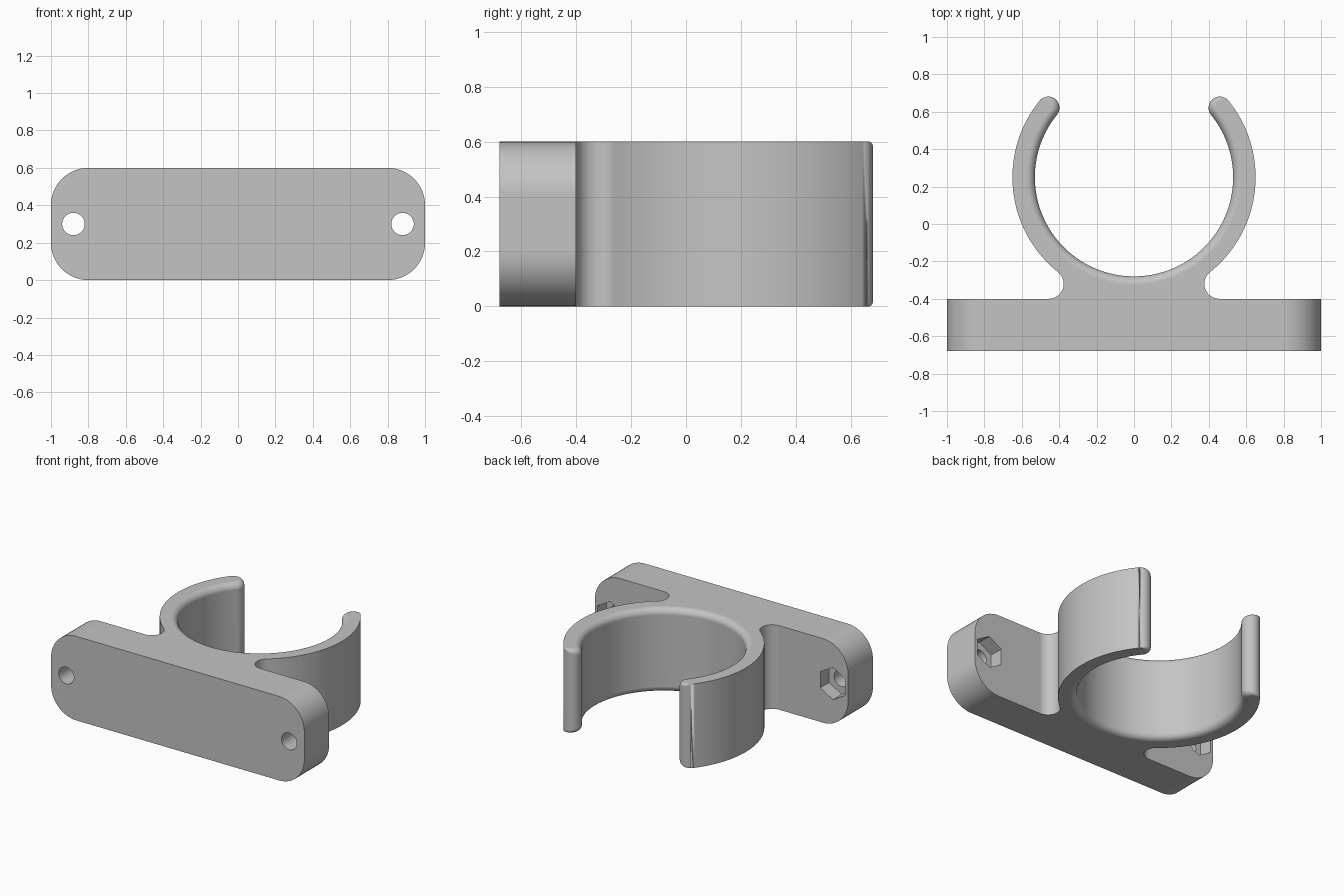
import bpy, bmesh
from math import sin, cos, pi, radians, degrees, atan2, sqrt

cube = bpy.data.objects.get("Cube")
if cube:
    bpy.data.objects.remove(cube, do_unlink=True)

HEIGHT = 0.6
RING_Y, INNER, OUTER = 0.25, 0.53, 0.65     # clip ring
TIP_ANGLE = 39                              # where the arms end
FILLET = 0.045                              # rounded inner rim
FRONT, BACK = -0.68, -0.40                  # mounting plate depth
NOTCH = 0.08                                # fillet between ring and plate

grey = bpy.data.materials.new("plain grey")
grey.use_nodes = True
grey.diffuse_color = (0.55, 0.55, 0.55, 1)
grey.node_tree.nodes["Principled BSDF"].inputs["Base Color"].default_value = (0.55, 0.55, 0.55, 1)


def make_object(name, bm):
    bmesh.ops.recalc_face_normals(bm, faces=bm.faces)
    mesh = bpy.data.meshes.new(name)
    bm.to_mesh(mesh)
    bm.free()
    obj = bpy.data.objects.new(name, mesh)
    bpy.context.collection.objects.link(obj)
    mesh.materials.append(grey)
    return obj


def activate(obj):
    bpy.ops.object.select_all(action='DESELECT')
    obj.select_set(True)
    bpy.context.view_layer.objects.active = obj


def smooth(obj):
    activate(obj)
    bpy.ops.object.shade_smooth_by_angle(angle=radians(30))
    mod = obj.modifiers.new("flat caps", 'WEIGHTED_NORMAL')
    mod.keep_sharp = True


def arc(cx, cy, r, start, end, steps):
    """Points on an arc, angles in degrees."""
    angles = [radians(start + (end - start) * i / steps) for i in range(steps + 1)]
    return [(cx + r * cos(a), cy + r * sin(a)) for a in angles]


def loft(bm, rings):
    """Skin equal closed rings of points and cap both ends."""
    rows = [[bm.verts.new(p) for p in ring] for ring in rings]
    n = len(rows[0])
    for low, high in zip(rows, rows[1:]):
        for i in range(n):
            j = (i + 1) % n
            bm.faces.new((low[i], low[j], high[j], high[i]))
    bm.faces.new(rows[0])
    bm.faces.new(rows[-1])


def prism(name, outline, y0, y1):
    bm = bmesh.new()
    loft(bm, [[(x, y, z) for x, z in outline] for y in (y0, y1)])
    return make_object(name, bm)


# Clip outline, right half: each point has a rounding direction and amount
wall = (OUTER - INNER) / 2
mid = (OUTER + INNER) / 2
tip_x = mid * cos(radians(TIP_ANGLE))
tip_y = RING_Y + mid * sin(radians(TIP_ANGLE))
notch_y = BACK + NOTCH
notch_x = sqrt((OUTER + NOTCH) ** 2 - (RING_Y - notch_y) ** 2)
neck = degrees(atan2(notch_y - RING_Y, notch_x))

half = []
for x, y in arc(0, RING_Y, INNER, -90, TIP_ANGLE, 64):
    half.append((x, y, x / INNER, (y - RING_Y) / INNER, FILLET))
tip = arc(tip_x, tip_y, wall, TIP_ANGLE + 180, TIP_ANGLE, 20)
for i, (x, y) in enumerate(tip[1:], 1):
    amount = FILLET * sin((1 - i / 20) * pi / 2)
    half.append((x, y, (tip_x - x) / wall, (tip_y - y) / wall, amount))
for x, y in arc(0, RING_Y, OUTER, TIP_ANGLE, neck, 48)[1:]:
    half.append((x, y, 0, 0, 0))
for x, y in arc(notch_x, notch_y, NOTCH, neck + 180, 270, 20)[1:]:
    half.append((x, y, 0, 0, 0))
outline = half + [(-x, y, -dx, dy, w) for x, y, dx, dy, w in reversed(half[1:])]

# Clip body, with rounded inner rims at both ends
STEPS = 8
quarter = [pi / 2 * i / STEPS for i in range(STEPS + 1)]
rings = []
for a in reversed(quarter):
    rings.append([(x + dx * w * (1 - cos(a)), y + dy * w * (1 - cos(a)),
                   w * (1 - sin(a))) for x, y, dx, dy, w in outline])
rings += [[(x, y, HEIGHT - z) for x, y, z in ring] for ring in reversed(rings)]
bm = bmesh.new()
loft(bm, rings)
bmesh.ops.remove_doubles(bm, verts=bm.verts, dist=1e-5)
smooth(make_object("clip_ring", bm))

# Mounting plate with rounded corners
R = 0.2
corners = [(1 - R, HEIGHT - R, 0), (R - 1, HEIGHT - R, 90), (R - 1, R, 180), (1 - R, R, 270)]
rounded = [p for x, z, a in corners for p in arc(x, z, R, a, a + 90, 16)]
plate = prism("mounting_plate", rounded, FRONT, BACK)

# Screw holes and hexagonal nut pockets
for side in (-1, 1):
    x = side * 0.88
    cutters = [
        prism("hole_cutter", arc(x, HEIGHT / 2, 0.06, 0, 360, 40)[:-1], FRONT - 0.1, BACK + 0.1),
        prism("nut_cutter", arc(x, HEIGHT / 2, 0.115, 30, 390, 6)[:-1], BACK - 0.1, BACK + 0.1),
    ]
    for cutter in cutters:
        cutter.hide_render = True
        mod = plate.modifiers.new("cut", 'BOOLEAN')
        mod.operation = 'DIFFERENCE'
        mod.solver = 'EXACT'
        mod.object = cutter
        activate(plate)
        bpy.ops.object.modifier_apply(modifier=mod.name)
        bpy.data.objects.remove(cutter, do_unlink=True)
smooth(plate)
